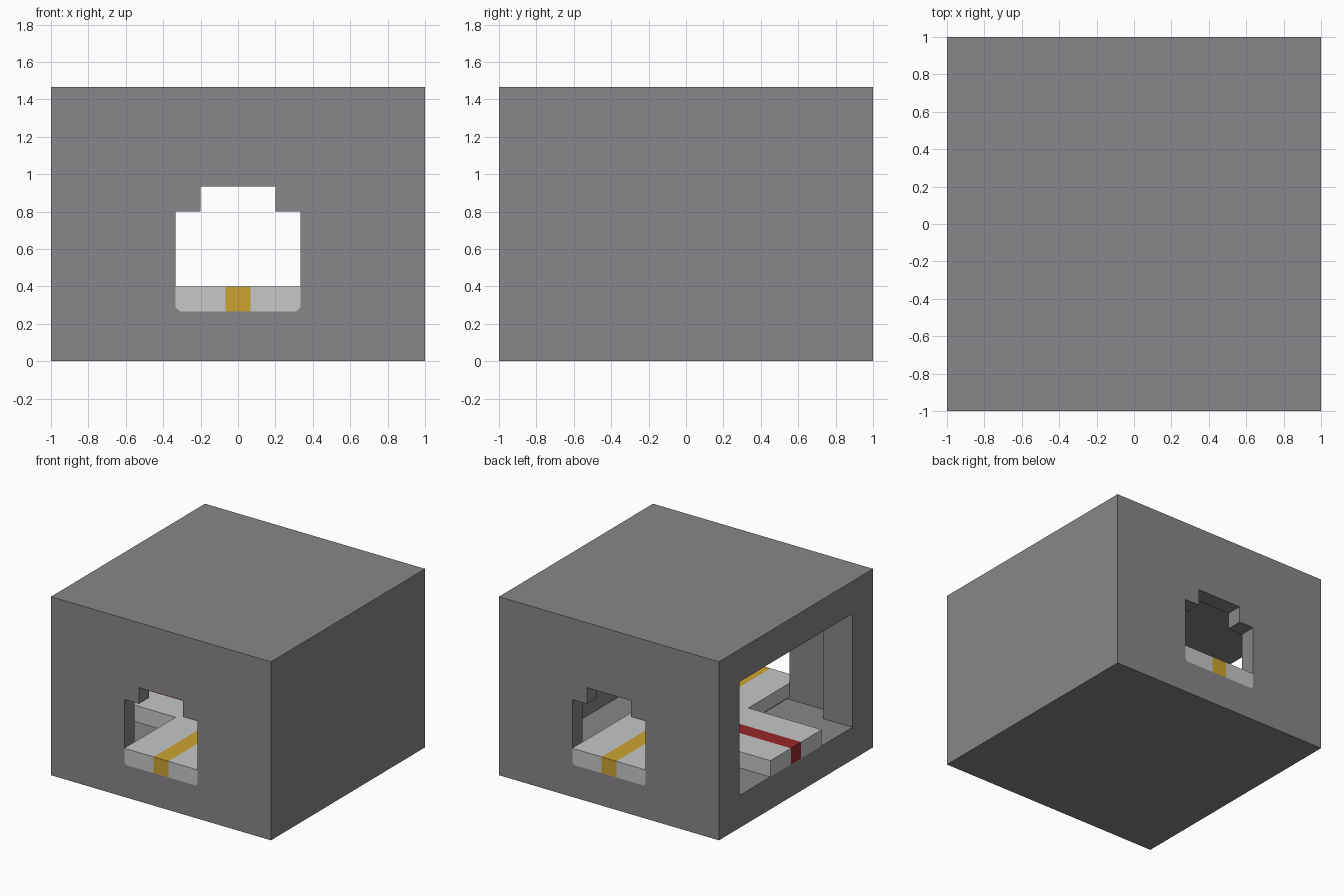
import bpy
import bmesh

if "Cube" in bpy.data.objects:
    bpy.data.objects.remove(bpy.data.objects["Cube"], do_unlink=True)

U = 1 / 15          # building module
HALF = 15 * U       # half the outer width
FLOOR = 4 * U       # inside floor height
DECK = 6 * U        # road surface height
CEIL = 18 * U       # inside ceiling height
ROAD = 5 * U        # half road width
LINE = U            # half width of the painted line
CLIP = 0.02         # clipped lower corners of road and doorway


def material(name, rgb):
    m = bpy.data.materials.new(name)
    m.use_nodes = True
    m.diffuse_color = (*rgb, 1)
    m.node_tree.nodes["Principled BSDF"].inputs["Base Color"].default_value = (*rgb, 1)
    return m


stone = material("dark grey", (0.25, 0.24, 0.25))
paving = material("light grey", (0.56, 0.58, 0.565))
yellow = material("yellow", (0.6, 0.37, 0.03))
red = material("red", (0.31, 0.021, 0.022))


def prism(name, profile, y0, y1, mat):
    """Extrude an x-z profile from y0 to y1."""
    bm = bmesh.new()
    face = bm.faces.new([bm.verts.new((x, y0, z)) for x, z in profile])
    new = bmesh.ops.extrude_face_region(bm, geom=[face])["geom"]
    bmesh.ops.translate(bm, vec=(0, y1 - y0, 0),
                        verts=[g for g in new if isinstance(g, bmesh.types.BMVert)])
    bmesh.ops.recalc_face_normals(bm, faces=bm.faces)
    mesh = bpy.data.meshes.new(name)
    bm.to_mesh(mesh)
    bm.free()
    mesh.materials.append(mat)
    obj = bpy.data.objects.new(name, mesh)
    bpy.context.scene.collection.objects.link(obj)
    return obj


def box(name, x0, x1, y0, y1, z0, z1, mat):
    return prism(name, [(x0, z0), (x1, z0), (x1, z1), (x0, z1)], y0, y1, mat)


# Outer block
shell = box("tunnel_block", -HALF, HALF, -HALF, HALF, 0, 22 * U, stone)

# Cutters: inner room, side window, stepped doorway running front to back
half_door = [(ROAD - CLIP, FLOOR), (ROAD, FLOOR + CLIP), (ROAD, 12 * U),
             (3 * U, 12 * U), (3 * U, 14 * U)]
doorway = half_door + [(-x, z) for x, z in reversed(half_door)]
cutters = [
    box("room_cutter", -11 * U, 11 * U, -13 * U, 13 * U, FLOOR, CEIL, stone),
    box("window_cutter", -1.2, -10 * U, -11 * U, 11 * U, FLOOR, CEIL, stone),
    prism("doorway_cutter", doorway, -1.2, 1.2, stone),
]
for cutter in cutters:
    mod = shell.modifiers.new(cutter.name, "BOOLEAN")
    mod.operation = "DIFFERENCE"
    mod.solver = "EXACT"
    mod.object = cutter
    cutter.hide_render = True
    cutter.hide_viewport = True
    cutter.display_type = "WIRE"

# Main road: a yellow centre line between two paved lanes
lane = [(LINE, FLOOR), (ROAD - CLIP, FLOOR), (ROAD, FLOOR + CLIP), (ROAD, DECK), (LINE, DECK)]
mirrored_lane = [(-x, z) for x, z in lane]
box("centre_line", -LINE, LINE, -HALF, HALF, FLOOR, DECK, yellow)
prism("left_lane", lane, -HALF, HALF, paving)

# Side road with a red line, joining the right lane
box("side_line", -HALF, -LINE, -LINE, LINE, FLOOR, DECK, red)
for label, s in (("front", -1), ("back", 1)):
    prism("right_lane_" + label, mirrored_lane, s * LINE, s * HALF, paving)
    box("side_lane_" + label, -HALF, -ROAD, s * LINE, s * ROAD, FLOOR, DECK, paving)
